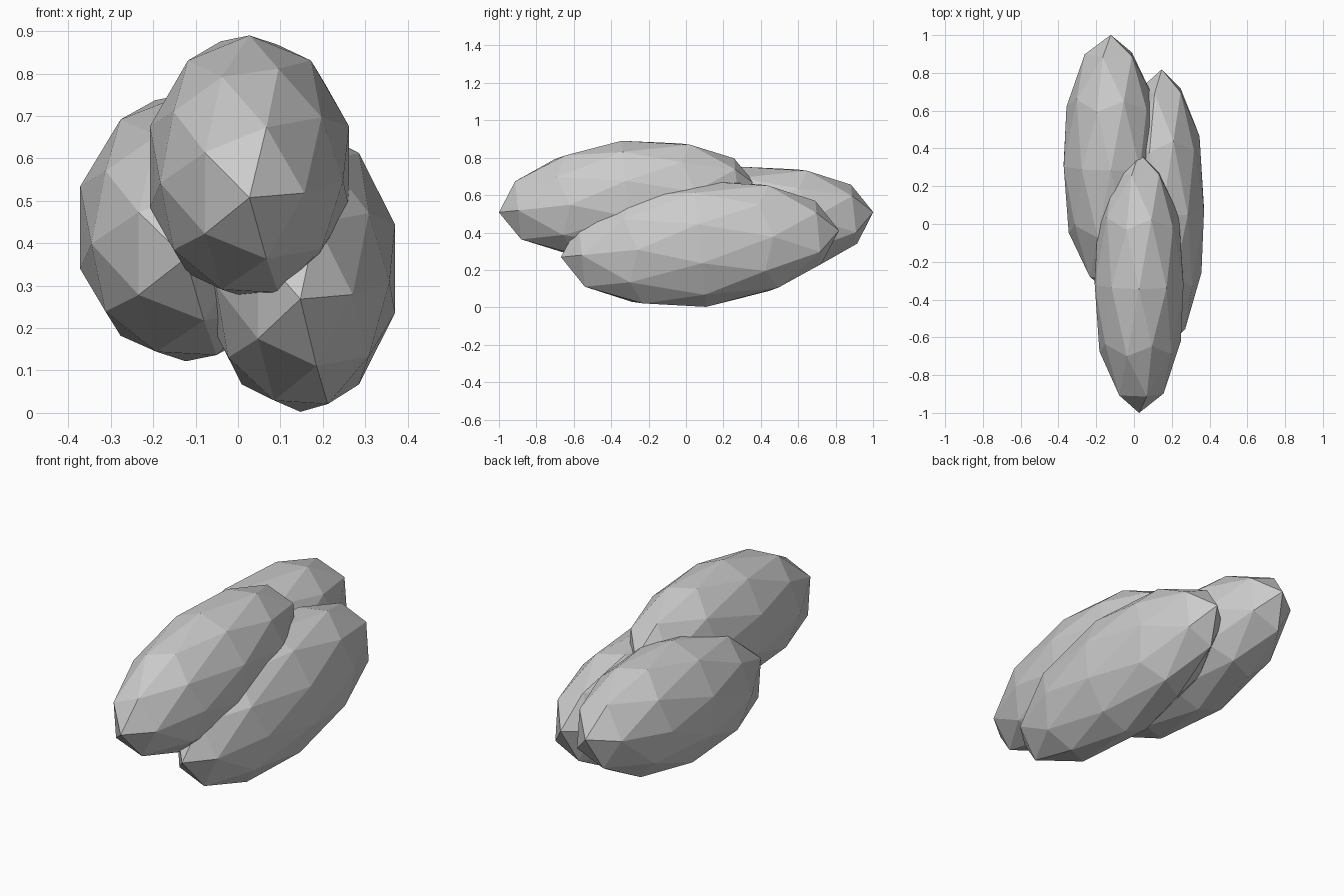
import bpy
from math import radians

if "Cube" in bpy.data.objects:
    bpy.data.objects.remove(bpy.data.objects["Cube"])


def lobe(name, center, radii, tilt):
    """Low-poly ellipsoid with its pole laid along y, nose tipped down."""
    bpy.ops.mesh.primitive_ico_sphere_add(
        subdivisions=2, radius=1, location=center,
        rotation=(radians(90 + tilt), 0, 0))
    ob = bpy.context.object
    ob.name = name
    ob.scale = radii
    return ob


# three overlapping elongated lobes
lobe("top_front_lobe", (0.027, -0.312, 0.58), (0.247, 0.312, 0.692), 6)
lobe("left_back_lobe", (-0.123, 0.315, 0.437), (0.262, 0.317, 0.69), 6)
lobe("right_lower_lobe", (0.147, 0.075, 0.34), (0.235, 0.339, 0.747), 5.5)
